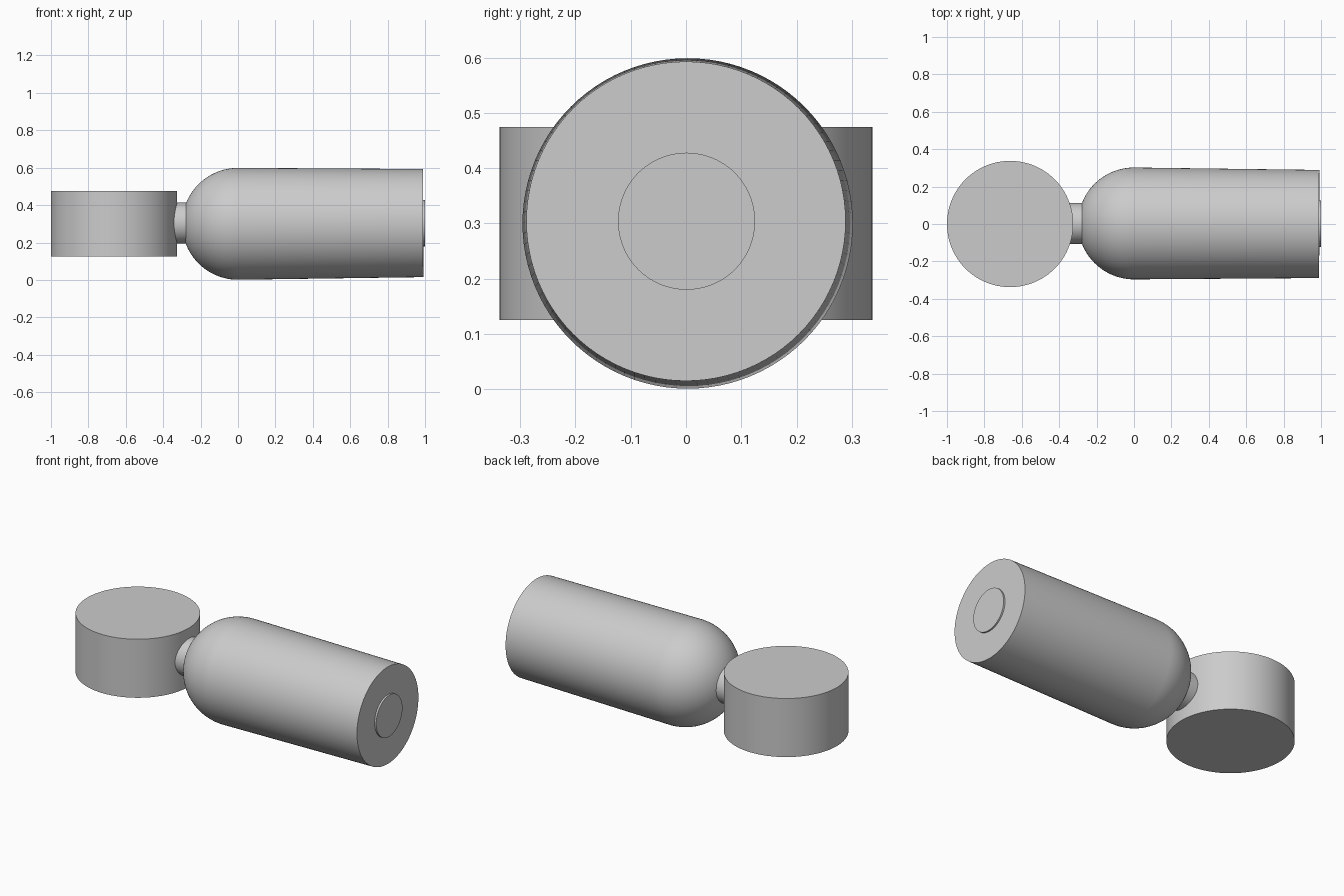
import bpy, bmesh, math
from mathutils import Vector

if "Cube" in bpy.data.objects:
    bpy.data.objects.remove(bpy.data.objects["Cube"])

SIDES = 96
grey = bpy.data.materials.new("plain grey")
grey.diffuse_color = (0.6, 0.6, 0.6, 1)
grey.use_nodes = True
grey.node_tree.nodes["Principled BSDF"].inputs["Base Color"].default_value = grey.diffuse_color


def lathe(name, profile, start, direction):
    """Revolve (distance along axis, radius) points around an axis."""
    bm = bmesh.new()
    rings = []
    for d, r in profile:
        if r == 0:
            rings.append([bm.verts.new((0, 0, d))])
        else:
            rings.append([bm.verts.new((r * math.cos(a), r * math.sin(a), d))
                          for a in (2 * math.pi * i / SIDES for i in range(SIDES))])
    for lo, hi in zip(rings, rings[1:]):
        for i in range(SIDES):
            j = (i + 1) % SIDES
            if len(lo) == 1:
                bm.faces.new((lo[0], hi[j], hi[i]))
            else:
                bm.faces.new((lo[i], lo[j], hi[j], hi[i]))
    # Flat ends
    if len(rings[0]) > 1:
        bm.faces.new(rings[0][::-1])
    bm.faces.new(rings[-1])
    mesh = bpy.data.meshes.new(name)
    bm.to_mesh(mesh)
    bm.free()
    mesh.materials.append(grey)
    obj = bpy.data.objects.new(name, mesh)
    bpy.context.collection.objects.link(obj)
    obj.location = start
    obj.rotation_mode = 'QUATERNION'
    obj.rotation_quaternion = Vector(direction).to_track_quat('Z', 'Y')
    bpy.ops.object.select_all(action='DESELECT')
    obj.select_set(True)
    bpy.context.view_layer.objects.active = obj
    bpy.ops.object.shade_smooth_by_angle(angle=math.radians(35))
    return obj


# Upright drum
lathe("drum", [(0, 0.3375), (0.35, 0.3375)], (-0.6625, 0, 0.125), (0, 0, 1))

# Round-nosed body, slightly tapered and tilted toward its flat end
centre, end = Vector((0, 0.003, 0.3)), Vector((0.99, 0, 0.304))
axis = end - centre
R, N = 0.299, 24
dome = [(-R * math.cos(t), R * math.sin(t) if i else 0)
        for i, t in enumerate(math.pi / 2 * k / N for k in range(N + 1))]
lathe("body", dome + [(axis.length, 0.289)], centre, axis)

# Neck joining drum and body
lathe("neck", [(0, 0.109), (0.25, 0.109)], (-0.45, 0.003, 0.304), (1, 0, 0))

# Round button on the flat end
lathe("end_button", [(0, 0.124), (0.03, 0.124)], (0.97, 0.001, 0.304), (1, 0, 0))
